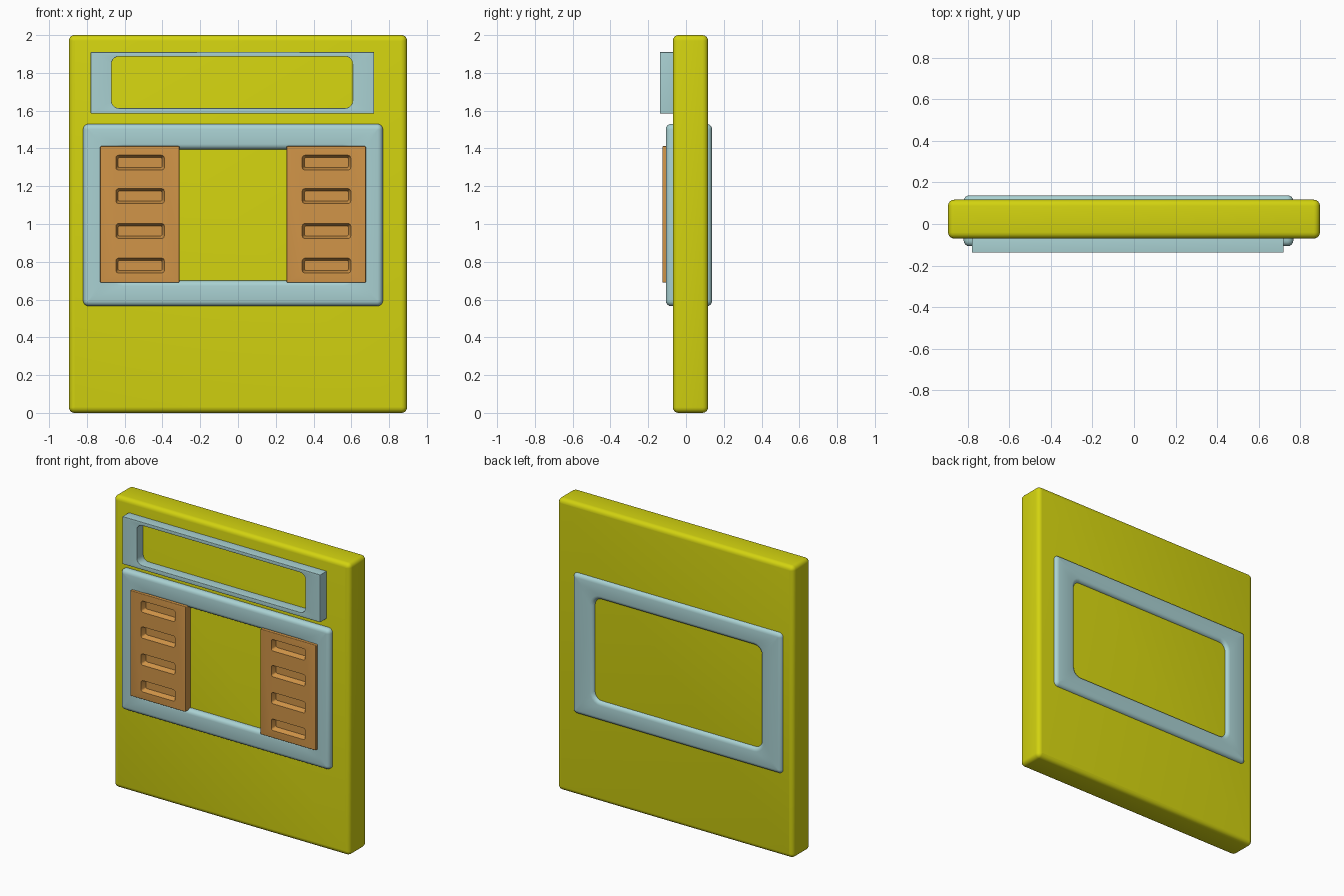
import bpy
import bmesh
from math import sin, cos, pi

cube = bpy.data.objects.get("Cube")
if cube:
    bpy.data.objects.remove(cube, do_unlink=True)


def material(name, rgb):
    m = bpy.data.materials.new(name)
    m.use_nodes = True
    m.diffuse_color = (*rgb, 1)
    m.node_tree.nodes["Principled BSDF"].inputs["Base Color"].default_value = (*rgb, 1)
    return m


yellow = material("yellow wall", (0.65, 0.65, 0.005))
blue = material("pale blue trim", (0.40, 0.64, 0.65))
orange = material("orange wood", (0.64, 0.30, 0.065))


def rounded_rect(rect, inset, radius, y, steps=5):
    """Points of a rounded rectangle in the xz plane."""
    x0, x1, z0, z1 = rect
    r = max(radius, 0.002)
    x0, x1, z0, z1 = x0 + inset + r, x1 - inset - r, z0 + inset + r, z1 - inset - r
    points = []
    for k, (cx, cz) in enumerate([(x1, z1), (x0, z1), (x0, z0), (x1, z0)]):
        for i in range(steps + 1):
            a = (k + i / steps) * pi / 2
            points.append((cx + r * cos(a), y, cz + r * sin(a)))
    return points


def loft(name, sections, mat, closed=False):
    """Skin a run of equal loops, capped or joined end to end."""
    bm = bmesh.new()
    loops = [[bm.verts.new(p) for p in s] for s in sections]
    pairs = list(zip(loops, loops[1:]))
    if closed:
        pairs.append((loops[-1], loops[0]))
    else:
        bm.faces.new(loops[0])
        bm.faces.new(loops[-1])
    for a, b in pairs:
        for i in range(len(a)):
            j = (i + 1) % len(a)
            bm.faces.new((a[i], a[j], b[j], b[i]))
    bmesh.ops.recalc_face_normals(bm, faces=bm.faces[:])
    mesh = bpy.data.meshes.new(name)
    bm.to_mesh(mesh)
    bm.free()
    mesh.materials.append(mat)
    obj = bpy.data.objects.new(name, mesh)
    bpy.context.collection.objects.link(obj)
    return obj


def edge_arc(y0, y1, b, steps=4):
    """Inset and depth along a side with both edges rounded, front to back."""
    arc = [i / steps * pi / 2 for i in range(steps + 1)]
    front = [(b * (1 - cos(a)), y0 + b * (1 - sin(a))) for a in reversed(arc)]
    back = [(b * (1 - cos(a)), y1 - b * (1 - sin(a))) for a in arc]
    return front + back


def slab(name, rect, y0, y1, radius, b, mat):
    return loft(name, [rounded_rect(rect, d, radius - d, y)
                       for d, y in edge_arc(y0, y1, b)], mat)


def frame(name, outer, inner, y0, y1, r_out, r_in, b, mat):
    side = edge_arc(y0, y1, b)
    sections = [rounded_rect(outer, d, r_out - d, y) for d, y in side]
    sections += [rounded_rect(inner, -d, r_in + d, y) for d, y in reversed(side)]
    return loft(name, sections, mat, closed=True)


def smooth(obj, angle=0.6):
    bpy.ops.object.select_all(action="DESELECT")
    obj.select_set(True)
    bpy.context.view_layer.objects.active = obj
    bpy.ops.object.shade_smooth_by_angle(angle=angle)


# Wall panel
smooth(slab("wall_panel", (-0.895, 0.895, 0, 2), -0.07, 0.117, 0.03, 0.03, yellow))

# Window surround, running through the wall to the back
smooth(frame("window_frame", (-0.82, 0.767, 0.565, 1.53), (-0.66, 0.605, 0.7, 1.395),
             -0.107, 0.138, 0.03, 0.05, 0.028, blue))

# Deep frame above the window
smooth(frame("upper_frame", (-0.78, 0.72, 1.585, 1.91), (-0.67, 0.607, 1.613, 1.887),
             -0.138, -0.06, 0.003, 0.04, 0.002, blue))

# Shutters with four recessed slots each
for side, x in (("right", -0.73), ("left", 0.257)):
    shutter = slab(side + "_shutter", (x, x + 0.42, 0.69, 1.412),
                   -0.125, -0.065, 0.006, 0.004, orange)
    for z in (0.78, 0.963, 1.148, 1.325):
        slot = (x + 0.083, x + 0.34, z - 0.039, z + 0.039)
        # tapered cutter, narrower at the bottom of the slot
        cutter = loft("slot_cutter", [rounded_rect(slot, -0.004, 0.016, -0.14),
                                      rounded_rect(slot, 0, 0.014, -0.125),
                                      rounded_rect(slot, 0.012, 0.01, -0.09)], orange)
        cut = shutter.modifiers.new("slot", "BOOLEAN")
        cut.operation = "DIFFERENCE"
        cut.solver = "EXACT"
        cut.object = cutter
        bpy.context.view_layer.objects.active = shutter
        bpy.ops.object.modifier_apply(modifier=cut.name)
        bpy.data.objects.remove(cutter, do_unlink=True)
    smooth(shutter)
